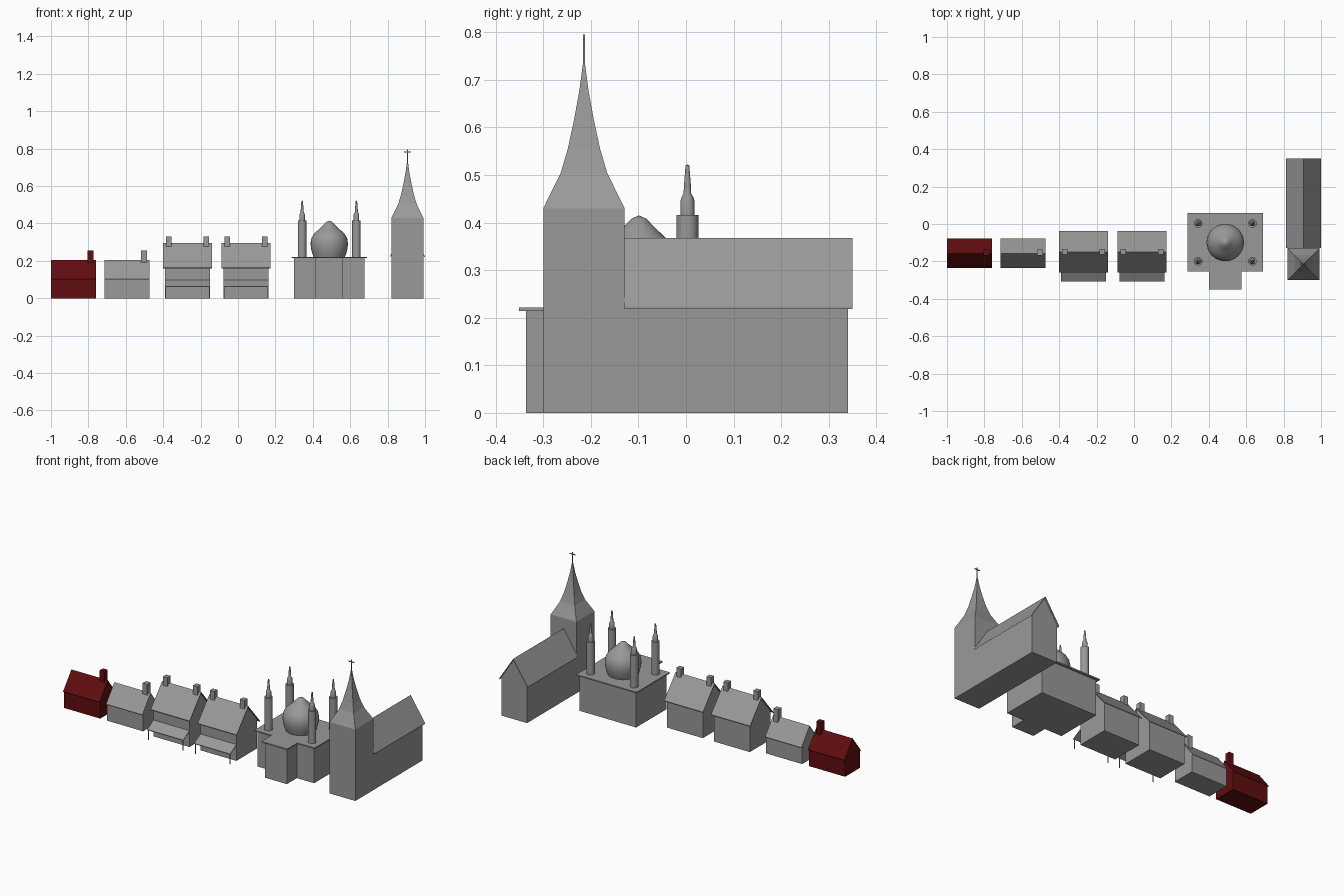
import bpy, bmesh, math
from mathutils import Vector

if "Cube" in bpy.data.objects:
    bpy.data.objects.remove(bpy.data.objects["Cube"])

red = bpy.data.materials.new("red")
red.diffuse_color = (0.12, 0.004, 0.005, 1)
red.use_nodes = True
red.node_tree.nodes["Principled BSDF"].inputs["Base Color"].default_value = red.diffuse_color
grey = bpy.data.materials.new("grey")
grey.diffuse_color = (0.32, 0.32, 0.32, 1)
grey.use_nodes = True
grey.node_tree.nodes["Principled BSDF"].inputs["Base Color"].default_value = grey.diffuse_color


def finish(name, bm, mat=None):
    bmesh.ops.recalc_face_normals(bm, faces=bm.faces)
    me = bpy.data.meshes.new(name)
    bm.to_mesh(me)
    bm.free()
    ob = bpy.data.objects.new(name, me)
    bpy.context.collection.objects.link(ob)
    me.materials.append(mat or grey)
    return ob


def prism(name, pts, axis, a, b, mat=None):
    """Extrude a 2D outline along an axis: x -> (y,z), y -> (x,z), z -> (x,y)."""
    put = {'x': lambda p, t: (t, p[0], p[1]),
           'y': lambda p, t: (p[0], t, p[1]),
           'z': lambda p, t: (p[0], p[1], t)}[axis]
    bm = bmesh.new()
    f = bm.faces.new([bm.verts.new(put(p, a)) for p in pts])
    r = bmesh.ops.extrude_face_region(bm, geom=[f])
    bmesh.ops.translate(bm, vec=Vector(put((0, 0), b - a)),
                        verts=[v for v in r['geom'] if isinstance(v, bmesh.types.BMVert)])
    # the extrusion keeps the starting face, so the prism is closed at both ends
    return finish(name, bm, mat)


def box(name, x0, x1, y0, y1, z0, z1, mat=None):
    return prism(name, [(x0, y0), (x1, y0), (x1, y1), (x0, y1)], 'z', z0, z1, mat)


def lathe(name, profile, sides, cx, cy, turn=0.0, smooth=True):
    """Rings of (radius, z) joined into a closed solid; radius 0 is a tip."""
    bm = bmesh.new()
    rings = []
    for r, z in profile:
        n = sides if r > 0 else 1
        rings.append([bm.verts.new((cx + r * math.cos(turn + math.tau * i / sides),
                                    cy + r * math.sin(turn + math.tau * i / sides), z))
                      for i in range(n)])
    for lo, hi in zip(rings, rings[1:]):
        for i in range(sides):
            j = (i + 1) % sides
            if len(hi) == 1:
                bm.faces.new((lo[i], lo[j], hi[0]))
            else:
                bm.faces.new((lo[i], lo[j], hi[j], hi[i]))
    for ring in (rings[0], rings[-1]):
        if len(ring) > 1:
            bm.faces.new(ring)
    ob = finish(name, bm)
    if smooth:
        bpy.ops.object.select_all(action='DESELECT')
        ob.select_set(True)
        bpy.context.view_layer.objects.active = ob
        bpy.ops.object.shade_smooth_by_angle(angle=math.radians(35))
    return ob


def gabled(name, axis, c, half, over, eave, ridge, walls, roof, t=0.006, mat=None):
    """Gabled body plus a thin pitched roof; c is the ridge line position."""
    top = ridge - t
    slope = (ridge - eave) / (half + over)
    z = top - slope * half
    prism(name + "_walls", [(c - half, 0), (c + half, 0), (c + half, z), (c, top), (c - half, z)],
          axis, *walls, mat)
    h = half + over
    prism(name + "_roof", [(c - h, eave), (c, ridge), (c + h, eave), (c + h, eave - t),
                           (c, ridge - t), (c - h, eave - t)], axis, *roof, mat)


# Two small cottages, the first one red
for name, x, mat in (("red_cottage", -1.0, red), ("small_cottage", -0.714, None)):
    gabled(name, 'x', -0.157, 0.070, 0.009, 0.103, 0.205,
           (x + 0.001, x + 0.241), (x, x + 0.242), 0.004, mat)
    box(name + "_chimney", x + 0.196, x + 0.227, -0.168, -0.136, 0.15, 0.256, mat)

# Two larger houses with porches
for i, x in enumerate((-0.270, 0.043)):
    name = f"house_{i + 1}"
    gabled(name, 'x', -0.149, 0.099, 0.012, 0.164, 0.295,
           (x - 0.12, x + 0.12), (x - 0.13, x + 0.13), 0.005)
    prism(name + "_porch_roof", [(-0.247, 0.099), (-0.307, 0.064), (-0.307, 0.060), (-0.247, 0.095)],
          'x', x - 0.12, x + 0.12)
    for side, s in (("left", -1), ("right", 1)):
        cx = x + s * 0.1
        box(f"{name}_{side}_chimney", cx - 0.015, cx + 0.015, -0.164, -0.134, 0.25, 0.33)
        px = x + s * 0.116
        box(f"{name}_{side}_porch_post", px - 0.002, px + 0.002, -0.304, -0.300, 0, 0.063)

# Domed hall: T-shaped walls under a thin T-shaped roof slab
DX, DY = 0.488, -0.098


def tee(w, y_back, y_mid, porch, y_front):
    return [(DX - w, y_back), (DX - w, y_mid), (DX - porch, y_mid), (DX - porch, y_front),
            (DX + porch, y_front), (DX + porch, y_mid), (DX + w, y_mid), (DX + w, y_back)]


prism("hall_walls", tee(0.188, 0.046, -0.241, 0.073, -0.336), 'z', 0, 0.215)
prism("hall_roof_slab", tee(0.201, 0.060, -0.255, 0.086, -0.351), 'z', 0.214, 0.221)

# Onion dome
lathe("onion_dome", [(0.083, 0.218), (0.091, 0.24), (0.098, 0.268), (0.1, 0.295), (0.095, 0.322),
                     (0.081, 0.346), (0.056, 0.368), (0.032, 0.391), (0.016, 0.408), (0, 0.415)],
      32, DX, DY - 0.001)

# Four minarets
for sx in (-1, 1):
    for sy in (-1, 1):
        lathe(f"minaret_{'left' if sx < 0 else 'right'}_{'front' if sy < 0 else 'back'}",
              [(0.023, 0.218), (0.023, 0.416), (0.015, 0.416), (0.015, 0.445), (0.012, 0.454),
               (0.008, 0.461), (0.0075, 0.475), (0.004, 0.52), (0, 0.522)],
              16, DX + sx * 0.145, DY + sy * 0.101)

# Church nave and tower
CX, TY = 0.906, -0.2145
gabled("nave", 'y', CX, 0.0855, 0.0085, 0.224, 0.368, (-0.14, 0.341), (-0.129, 0.35))
box("tower", CX - 0.0855, CX + 0.0855, TY - 0.0855, TY + 0.0855, 0, 0.43)

# Concave four-sided spire topped by a cross
lathe("spire", [(r * math.sqrt(2), z) for r, z in
                ((0.0855, 0.43), (0.049, 0.504), (0.034, 0.555), (0.021, 0.615),
                 (0.010, 0.675), (0.002, 0.735))],
      4, CX, TY, math.pi / 4, smooth=False)
box("cross_pole", CX - 0.002, CX + 0.002, TY - 0.002, TY + 0.002, 0.72, 0.795)
box("cross_bar", CX - 0.018, CX + 0.018, TY - 0.002, TY + 0.002, 0.78, 0.785)
